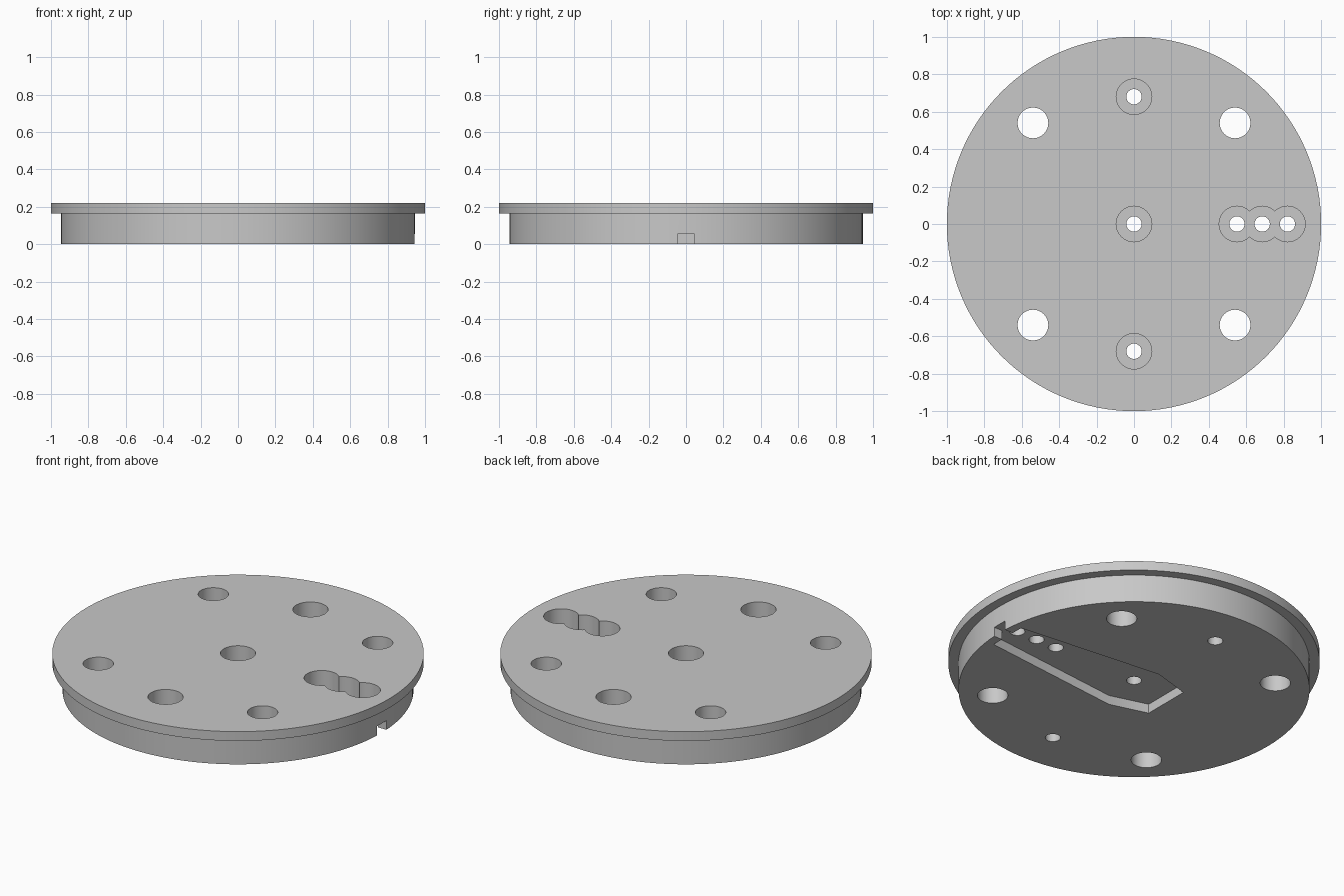
import bpy
import bmesh
import math

cube = bpy.data.objects.get("Cube")
if cube:
    bpy.data.objects.remove(cube, do_unlink=True)

TOP, LEDGE, POCKET, BORE_FLOOR = 0.22, 0.165, 0.055, 0.11

grey = bpy.data.materials.new("plain_grey")
grey.use_nodes = True
colour = (0.58, 0.58, 0.58, 1)
grey.diffuse_color = colour
grey.node_tree.nodes["Principled BSDF"].inputs["Base Color"].default_value = colour


def add_object(name, bm):
    bmesh.ops.recalc_face_normals(bm, faces=bm.faces)
    mesh = bpy.data.meshes.new(name)
    bm.to_mesh(mesh)
    bm.free()
    mesh.materials.append(grey)
    obj = bpy.data.objects.new(name, mesh)
    bpy.context.collection.objects.link(obj)
    return obj


def prism(name, outline, low, high):
    """Extrude a flat outline between two heights."""
    bm = bmesh.new()
    face = bm.faces.new([bm.verts.new((x, y, low)) for x, y in outline])
    new = bmesh.ops.extrude_face_region(bm, geom=[face])["geom"]
    verts = [v for v in new if isinstance(v, bmesh.types.BMVert)]
    bmesh.ops.translate(bm, verts=verts, vec=(0, 0, high - low))
    return add_object(name, bm)


def circle(x, y, radius, sides):
    angles = [math.tau * i / sides for i in range(sides)]
    return [(x + radius * math.cos(a), y + radius * math.sin(a)) for a in angles]


def turned(name, profile, sides):
    """Stack rings of (radius, height) into a closed solid."""
    bm = bmesh.new()
    rings = [[bm.verts.new((x, y, z)) for x, y in circle(0, 0, r, sides)]
             for r, z in profile]
    for a, b in zip(rings, rings[1:]):
        for i in range(sides):
            j = (i + 1) % sides
            bm.faces.new((a[i], a[j], b[j], b[i]))
    bm.faces.new(rings[0])
    bm.faces.new(rings[-1])
    return add_object(name, bm)


def cut(target, cutter):
    mod = target.modifiers.new("cut", "BOOLEAN")
    mod.operation = "DIFFERENCE"
    mod.solver = "EXACT"
    mod.object = cutter
    bpy.ops.object.modifier_apply(modifier=mod.name)
    bpy.data.objects.remove(cutter, do_unlink=True)


# Stepped disc: body with a wider flange on top
disc = turned("flanged_disc",
              [(0.945, 0), (0.945, LEDGE), (1, LEDGE), (1, TOP)], 128)
bpy.context.view_layer.objects.active = disc
disc.select_set(True)

# Arm-shaped pocket in the underside, opening through a notch in the rim
half = [(-0.225, 0.145), (0, 0.21), (0.89, 0.115), (0.89, 0.045), (1.1, 0.045)]
pocket = half + [(x, -y) for x, y in reversed(half)]
cut(disc, prism("arm_pocket", pocket, -0.1, POCKET))

# Counterbored screw holes
screws = [(0, 0), (0, 0.68), (0, -0.68), (0.55, 0), (0.685, 0), (0.82, 0)]
for x, y in screws:
    cut(disc, prism("counterbore", circle(x, y, 0.095, 48), BORE_FLOOR, 0.4))
for x, y in screws:
    cut(disc, prism("screw_hole", circle(x, y, 0.041, 32), -0.1, 0.4))

# Four plain through holes
for sx in (-1, 1):
    for sy in (-1, 1):
        cut(disc, prism("through_hole",
                        circle(sx * 0.54, sy * 0.54, 0.082, 48), -0.1, 0.4))

bpy.ops.object.shade_smooth_by_angle(angle=math.radians(30))
